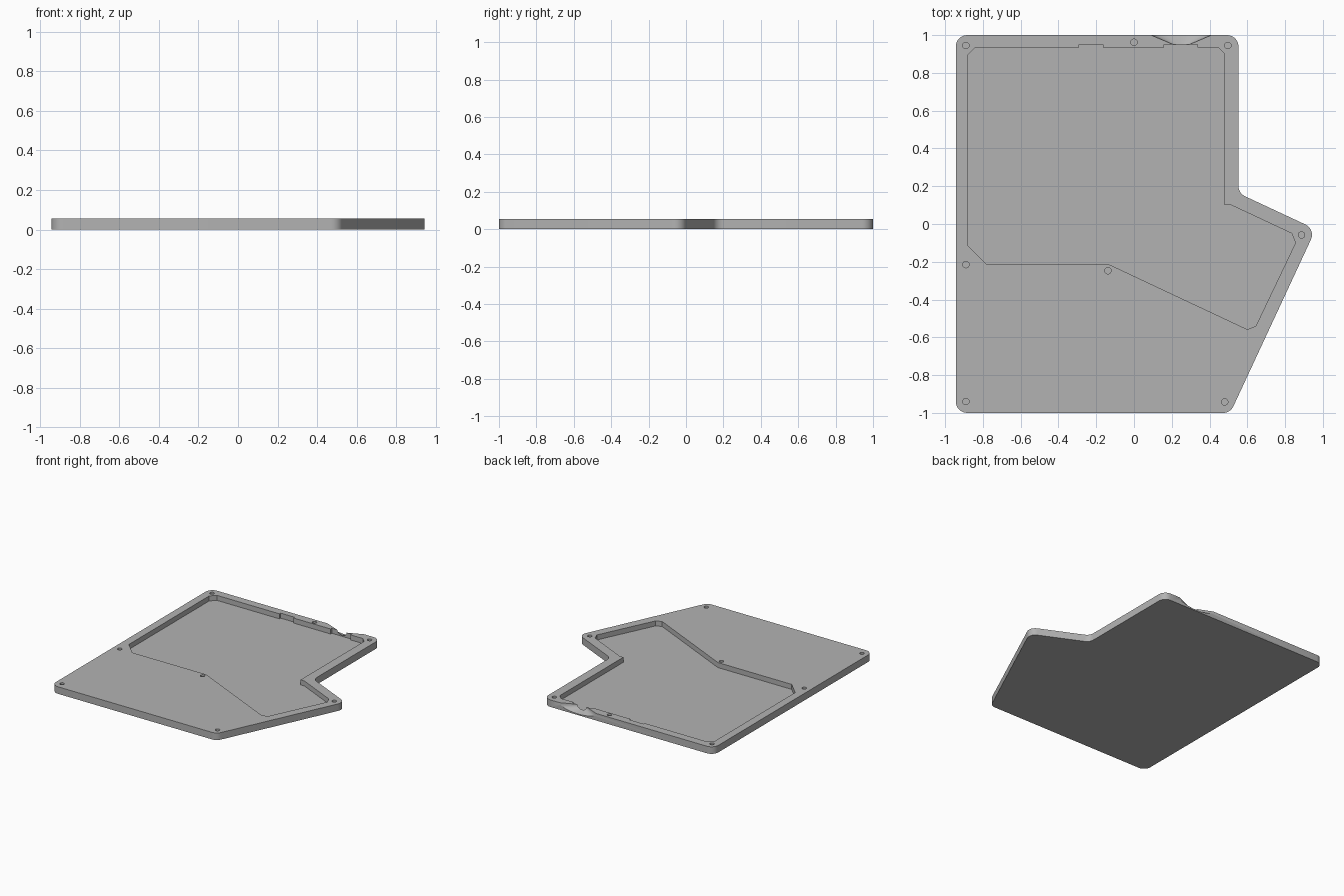
import bpy, bmesh, math
from mathutils import Vector

if "Cube" in bpy.data.objects:
    bpy.data.objects.remove(bpy.data.objects["Cube"], do_unlink=True)

HEIGHT, FLOOR, HOLE_FLOOR = 0.056, 0.016, 0.016

grey = bpy.data.materials.new("Plain grey")
grey.use_nodes = True
grey.diffuse_color = (0.45, 0.45, 0.45, 1)
grey.node_tree.nodes["Principled BSDF"].inputs["Base Color"].default_value = grey.diffuse_color


def fillet(corners, radius, steps=8):
    """Round every corner of a closed 2D outline."""
    result = []
    for i, c in enumerate(corners):
        p = Vector(c)
        a = (Vector(corners[i - 1]) - p).normalized()
        b = (Vector(corners[(i + 1) % len(corners)]) - p).normalized()
        half = a.angle(b) / 2
        centre = p + (a + b).normalized() * radius / math.sin(half)
        tangent = radius / math.tan(half)
        start, end = p + a * tangent - centre, p + b * tangent - centre
        turn = start.angle(end)
        for k in range(steps + 1):
            t = k / steps
            arc = start * math.sin((1 - t) * turn) + end * math.sin(t * turn)
            result.append(centre + arc / math.sin(turn))
    return result


def loft(name, ring_a, ring_b):
    """Solid between two matching rings."""
    bm = bmesh.new()
    a = [bm.verts.new(v) for v in ring_a]
    b = [bm.verts.new(v) for v in ring_b]
    bm.faces.new(a)
    bm.faces.new(b)
    for i in range(len(a)):
        bm.faces.new((a[i - 1], a[i], b[i], b[i - 1]))
    bmesh.ops.recalc_face_normals(bm, faces=bm.faces)
    mesh = bpy.data.meshes.new(name)
    bm.to_mesh(mesh)
    bm.free()
    mesh.materials.append(grey)
    obj = bpy.data.objects.new(name, mesh)
    bpy.context.collection.objects.link(obj)
    return obj


def prism(name, outline, z0, z1):
    return loft(name, [(p[0], p[1], z0) for p in outline], [(p[0], p[1], z1) for p in outline])


def cut(target, cutter):
    cutter.hide_render = True
    mod = target.modifiers.new("Cut", 'BOOLEAN')
    mod.operation, mod.solver, mod.object = 'DIFFERENCE', 'EXACT', cutter
    bpy.context.view_layer.objects.active = target
    bpy.ops.object.modifier_apply(modifier=mod.name)
    bpy.data.objects.remove(cutter, do_unlink=True)


# Case slab with rounded corners
case = prism("case_tray", fillet([
    (-0.943, 1), (0.553, 1), (0.553, 0.163), (0.962, -0.028), (0.51, -1), (-0.943, -1)],
    0.06), 0, HEIGHT)

# Recessed pocket with chamfered corners and two connector reliefs
cut(case, prism("pocket_cutter", [
    (-0.88, 0.895), (-0.84, 0.935), (-0.29, 0.935), (-0.29, 0.95), (-0.165, 0.95),
    (-0.165, 0.935), (0.16, 0.935), (0.16, 0.95), (0.335, 0.95), (0.335, 0.935),
    (0.445, 0.935), (0.48, 0.9), (0.48, 0.1), (0.515, 0.1), (0.835, -0.05),
    (0.855, -0.1), (0.645, -0.54), (0.6, -0.558), (-0.13, -0.215), (-0.78, -0.215),
    (-0.88, -0.115)], FLOOR, 0.2))


# Flared cable opening in the back wall
def half_ellipse(y, rx, rz):
    arc = [math.pi * i / 16 for i in range(17)]
    ring = [(0.25 + rx * math.cos(t), y, HEIGHT - rz * math.sin(t)) for t in arc]
    return [(0.25 + rx, y, 0.1)] + ring + [(0.25 - rx, y, 0.1)]


cut(case, loft("opening_cutter", half_ellipse(1.005, 0.172, 0.048), half_ellipse(0.945, 0.03, 0.03)))

# Blind screw holes
for x, y in [(-0.89, 0.945), (0, 0.962), (0.497, 0.945), (0.887, -0.058),
             (-0.89, -0.215), (-0.138, -0.247), (-0.89, -0.94), (0.48, -0.942)]:
    circle = [(x + 0.017 * math.cos(math.tau * i / 24), y + 0.017 * math.sin(math.tau * i / 24))
              for i in range(24)]
    cut(case, prism("hole_cutter", circle, HOLE_FLOOR, 0.2))

# Smooth rounded walls, crisp edges
bpy.ops.object.select_all(action='DESELECT')
case.select_set(True)
bpy.context.view_layer.objects.active = case
bpy.ops.object.shade_smooth_by_angle(angle=math.radians(30))
